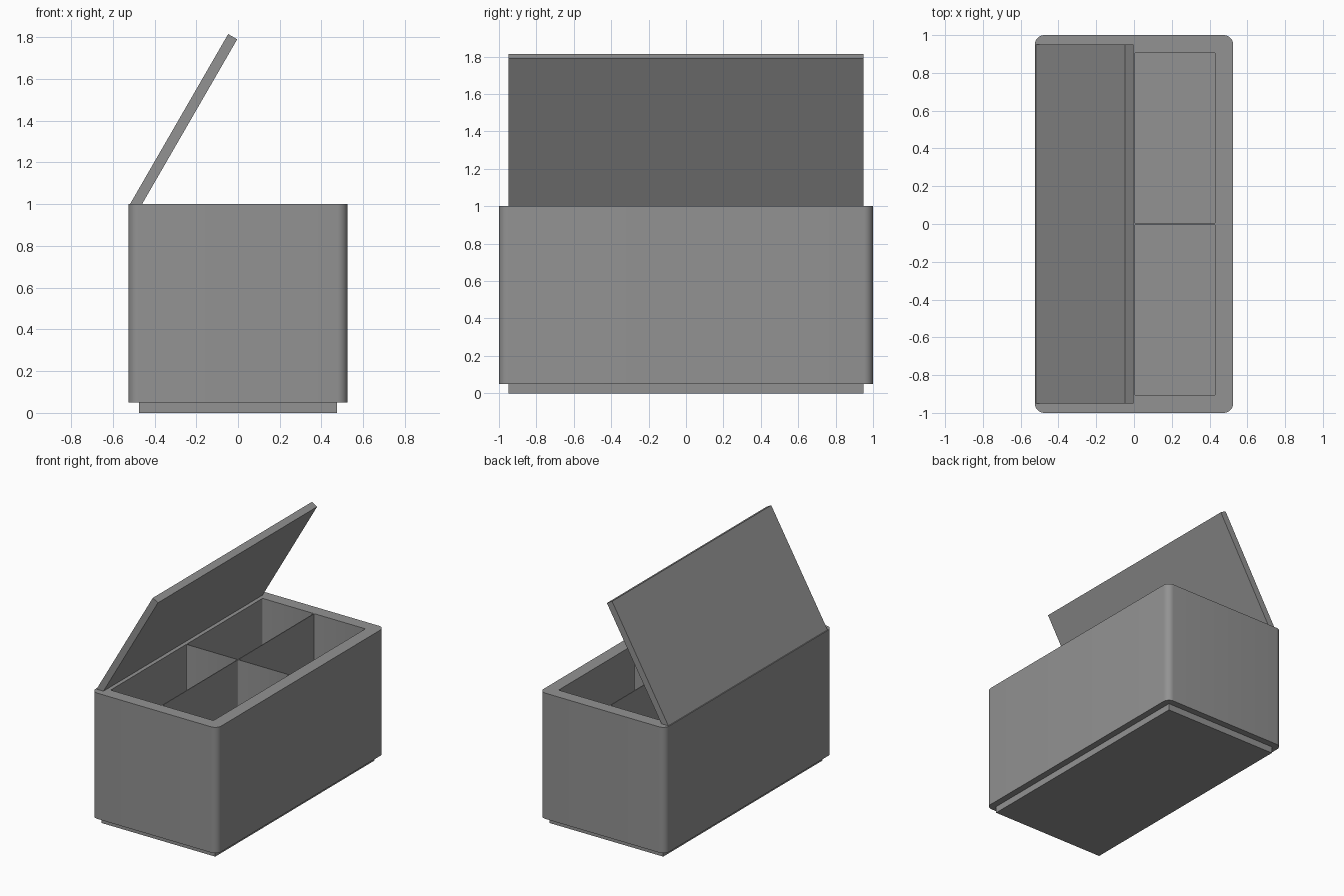
import bpy
import bmesh
from math import radians
from mathutils import Matrix

if "Cube" in bpy.data.objects:
    bpy.data.objects.remove(bpy.data.objects["Cube"], do_unlink=True)

grey = bpy.data.materials.new("mid_grey")
grey.use_nodes = True
colour = (0.29, 0.29, 0.29, 1)
grey.diffuse_color = colour
grey.node_tree.nodes["Principled BSDF"].inputs["Base Color"].default_value = colour


def add_block(bm, centre, size, radius=0, segments=6):
    """Box with optional rounded vertical edges."""
    matrix = Matrix.Translation(centre) @ Matrix.Diagonal((*size, 1))
    verts = bmesh.ops.create_cube(bm, size=1, matrix=matrix)["verts"]
    if radius:
        edges = {e for v in verts for e in v.link_edges}
        upright = [e for e in edges
                   if abs(e.verts[0].co.z - e.verts[1].co.z) > size[2] / 2]
        bmesh.ops.bevel(bm, geom=upright, offset=radius, segments=segments,
                        profile=0.5, affect="EDGES")


def make_object(name, bm):
    mesh = bpy.data.meshes.new(name)
    bm.to_mesh(mesh)
    bm.free()
    mesh.materials.append(grey)
    obj = bpy.data.objects.new(name, mesh)
    bpy.context.collection.objects.link(obj)
    return obj


# Box body with rounded upright corners
bm = bmesh.new()
add_block(bm, (0, 0, 0.525), (1.05, 2, 0.95), 0.05, 8)
body = make_object("box_body", bm)

# Four compartments, leaving thin dividers between them
INNER_X, INNER_Y, DIVIDER, FLOOR, TOP = 0.43, 0.907, 0.006, 0.1, 1.1
width, length = INNER_X - DIVIDER / 2, INNER_Y - DIVIDER / 2
bm = bmesh.new()
for sx in (-1, 1):
    for sy in (-1, 1):
        centre = (sx * (INNER_X - width / 2), sy * (INNER_Y - length / 2),
                  (FLOOR + TOP) / 2)
        add_block(bm, centre, (width, length, TOP - FLOOR), 0.008, 3)
cutter = make_object("compartment_cutter", bm)
cutter.hide_render = True

cut = body.modifiers.new("compartments", "BOOLEAN")
cut.operation = "DIFFERENCE"
cut.solver = "EXACT"
cut.object = cutter
bpy.ops.object.select_all(action="DESELECT")
bpy.context.view_layer.objects.active = body
body.select_set(True)
bpy.ops.object.modifier_apply(modifier=cut.name)
bpy.data.objects.remove(cutter, do_unlink=True)
bpy.ops.object.shade_smooth_by_angle(angle=radians(30))

# Recessed plinth
bm = bmesh.new()
add_block(bm, (0, 0, 0.025), (0.95, 1.9, 0.05))
make_object("plinth", bm)

# Open lid, hinged on the right side
bm = bmesh.new()
add_block(bm, (0, 0, 0), (0.95, 1.9, 0.05))
lid = make_object("lid", bm)
lid.location = (-0.263, 0, 1.391)
lid.rotation_euler.y = radians(-60)
